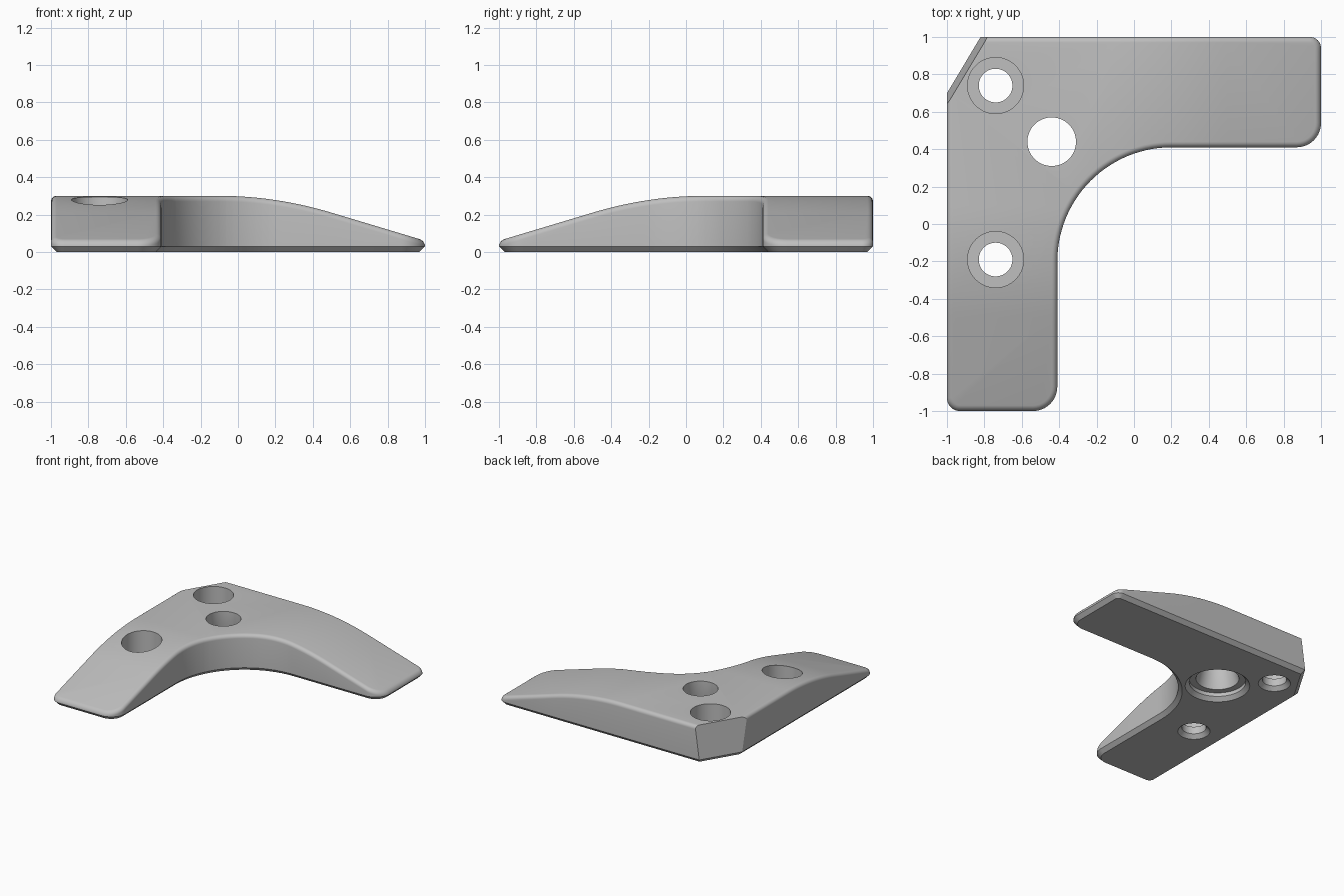
import bpy, bmesh, math
from mathutils import Vector

if "Cube" in bpy.data.objects:
    bpy.data.objects.remove(bpy.data.objects["Cube"])

HEIGHT, CHAMFER, FILLET = 0.3, 0.03, 0.03
BEND_START, BEND_END, SLOPE = -0.1, 0.5, 0.3

# Corners of the L outline, counter-clockwise: x, y, rounding radius
CORNERS = [(-1, -1, 0.07), (-0.41, -1, 0.13), (-0.41, 0.41, 0.61),
           (1, 0.41, 0.13), (1, 1, 0.06), (-1, 1, 0)]


def outline(inset, z):
    """Rounded L outline, moved inward by inset."""
    pts = []
    for i, (x, y, r) in enumerate(CORNERS):
        p = Vector((x, y))
        before = (Vector(CORNERS[i - 1][:2]) - p).normalized()
        after = (Vector(CORNERS[(i + 1) % len(CORNERS)][:2]) - p).normalized()
        convex = before.cross(after) < 0
        side = 1 if convex else -1
        p += side * inset * (before + after)
        if r == 0:
            pts.append((p.x, p.y, z))
            continue
        r -= side * inset
        centre = p + r * (before + after)
        steps = 10 if convex else 28
        for k in range(steps + 1):
            a = math.pi / 2 * k / steps
            q = centre - r * (after * math.cos(a) + before * math.sin(a))
            pts.append((q.x, q.y, z))
    return pts


def circle(x, y, r, z, sides=64):
    return [(x + r * math.cos(math.tau * k / sides),
             y + r * math.sin(math.tau * k / sides), z) for k in range(sides)]


def loft(rings):
    """Closed solid through equal-length rings, bottom to top."""
    bm = bmesh.new()
    loops = [[bm.verts.new(p) for p in ring] for ring in rings]
    n = len(loops[0])
    for lo, hi in zip(loops, loops[1:]):
        for k in range(n):
            j = (k + 1) % n
            bm.faces.new((lo[k], lo[j], hi[j], hi[k]))
    bm.faces.new(loops[0][::-1])
    bm.faces.new(loops[-1])
    return bm


def to_object(bm, name):
    bmesh.ops.recalc_face_normals(bm, faces=bm.faces)
    mesh = bpy.data.meshes.new(name)
    bm.to_mesh(mesh)
    bm.free()
    obj = bpy.data.objects.new(name, mesh)
    bpy.context.collection.objects.link(obj)
    return obj


def slice_mesh(bm, point, normal, trim=False):
    geom = bm.verts[:] + bm.edges[:] + bm.faces[:]
    bmesh.ops.bisect_plane(bm, geom=geom, dist=1e-5, plane_co=point,
                           plane_no=normal, clear_outer=trim)
    if trim:
        rim = [e for e in bm.edges if e.is_boundary]
        bmesh.ops.holes_fill(bm, edges=rim, sides=0)


def drop(t):
    """How far the top falls along an arm: level, arc, then straight ramp."""
    if t <= BEND_START:
        return 0
    bend = SLOPE / (BEND_END - BEND_START) / 2
    if t <= BEND_END:
        return bend * (t - BEND_START) ** 2
    return bend * (BEND_END - BEND_START) ** 2 + SLOPE * (t - BEND_END)


# Bracket body: chamfered foot, straight wall, filleted top edge
rings = [outline(CHAMFER, 0), outline(0, CHAMFER)]
for k in range(7):
    a = math.pi / 2 * k / 6
    rings.append(outline(FILLET * (1 - math.cos(a)),
                         HEIGHT - FILLET + FILLET * math.sin(a)))
body = loft(rings)

# Tapered arms: cut across each arm, then lower the top
CUTS = 16
for k in range(CUTS + 1):
    t = BEND_START + (BEND_END - BEND_START) * k / CUTS
    slice_mesh(body, (t, 0, 0), (1, 0, 0))
    slice_mesh(body, (0, -t, 0), (0, 1, 0))
for v in body.verts:
    if v.co.z > CHAMFER + 0.01:
        v.co.z -= drop(v.co.x) + drop(-v.co.y)

# Clipped outer corner, leaning slightly inward, with its foot chamfer
for lean in (0.12, -1):
    slice_mesh(body, (-1, 0.7, CHAMFER), Vector((-0.857, 0.514, lean)).normalized(), True)
bracket = to_object(body, "corner_bracket")

# Holes: x, y and a radius/height profile from below to above
screw = [(0.15, -0.03), (0.09, 0.03), (0.09, 0.09), (0.15, 0.09), (0.15, 0.4)]
centre = [(0.27, -0.03), (0.21, 0.03), (0.21, 0.06), (0.16, 0.06), (0.13, 0.17), (0.13, 0.4)]
for x, y, profile in ((-0.74, 0.74, screw), (-0.74, -0.19, screw), (-0.44, 0.44, centre)):
    cutter = to_object(loft([circle(x, y, r, z) for r, z in profile]), "hole_cutter")
    cutter.hide_render = True
    mod = bracket.modifiers.new("hole", 'BOOLEAN')
    mod.operation = 'DIFFERENCE'
    mod.solver = 'EXACT'
    mod.object = cutter
    bpy.context.view_layer.objects.active = bracket
    bpy.ops.object.modifier_apply(modifier=mod.name)
    bpy.data.objects.remove(cutter)

# Plain grey finish
grey = bpy.data.materials.new("plain_grey")
grey.use_nodes = True
colour = (0.52, 0.52, 0.52, 1)
grey.diffuse_color = colour
grey.node_tree.nodes["Principled BSDF"].inputs["Base Color"].default_value = colour
bracket.data.materials.clear()
bracket.data.materials.append(grey)

bpy.ops.object.select_all(action='DESELECT')
bracket.select_set(True)
bpy.context.view_layer.objects.active = bracket
bpy.ops.object.shade_smooth_by_angle(angle=math.radians(30))
